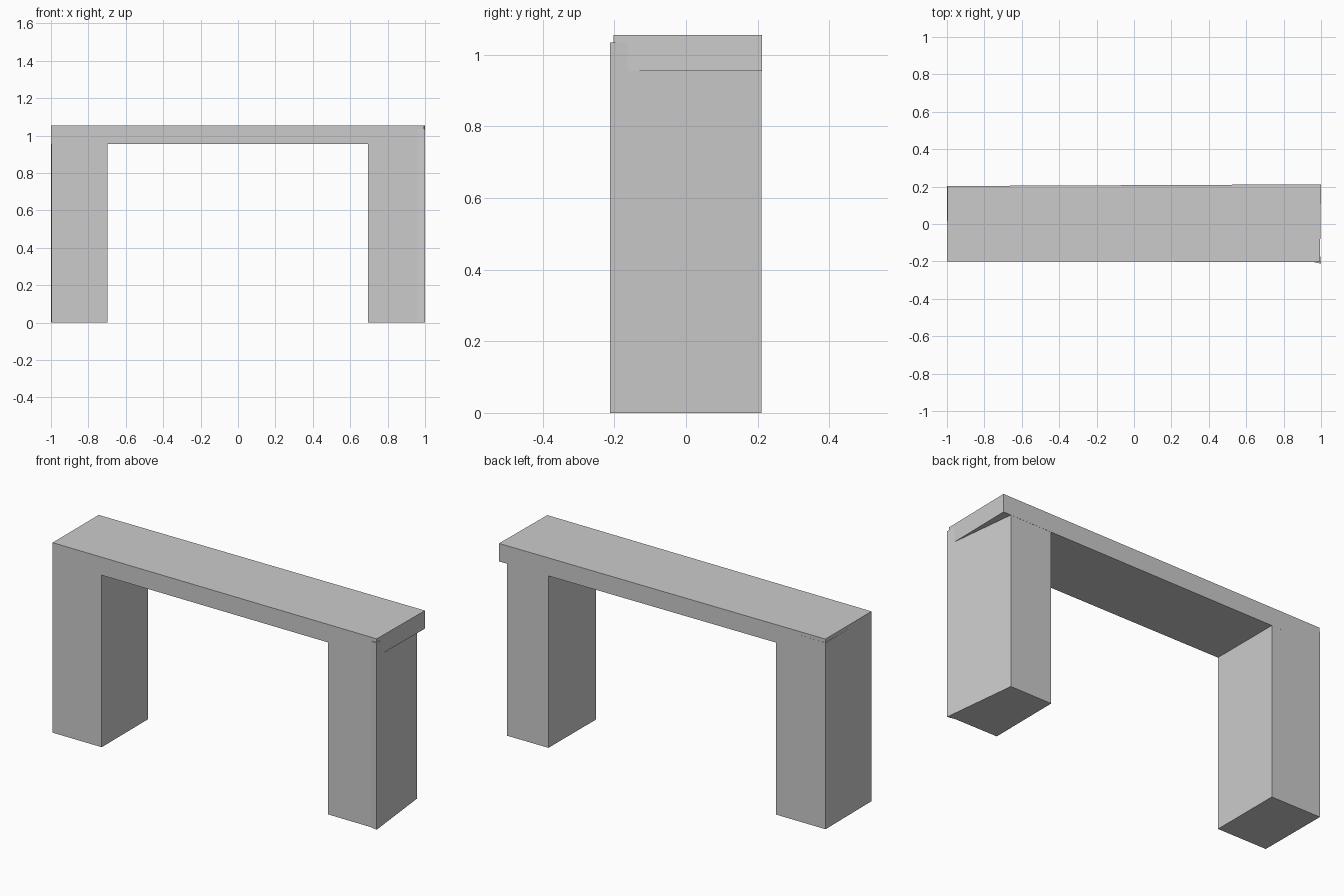
import bpy, bmesh

if "Cube" in bpy.data.objects:
    bpy.data.objects.remove(bpy.data.objects["Cube"])


def prism(name, outline, z0, z1):
    """Extrude a counter-clockwise plan outline from z0 to z1."""
    bm = bmesh.new()
    base = bm.faces.new([bm.verts.new((x, y, z0)) for x, y in outline])
    top = bmesh.ops.extrude_face_region(bm, geom=[base])["geom"]
    for v in top:
        if isinstance(v, bmesh.types.BMVert):
            v.co.z = z1
    bmesh.ops.recalc_face_normals(bm, faces=bm.faces)
    mesh = bpy.data.meshes.new(name)
    bm.to_mesh(mesh)
    bm.free()
    obj = bpy.data.objects.new(name, mesh)
    bpy.context.collection.objects.link(obj)
    return obj


# Bench top, slightly wider at the right end
prism("bench_top", [(-0.999, -0.2), (0.994, -0.203), (1.0, 0.212), (-0.998, 0.203)],
      0.955, 1.055)

# Left leg, a plain block let into the top
prism("left_leg", [(-0.998, -0.2), (-0.697, -0.2), (-0.697, 0.204), (-1.0, 0.204)],
      0.0, 1.035)

# Right leg, tapering towards the back with a flared front outer corner
prism("right_leg", [(0.695, -0.202), (0.957, -0.203), (1.0, -0.212),
                    (0.953, 0.211), (0.698, 0.21)], 0.0, 1.035)
